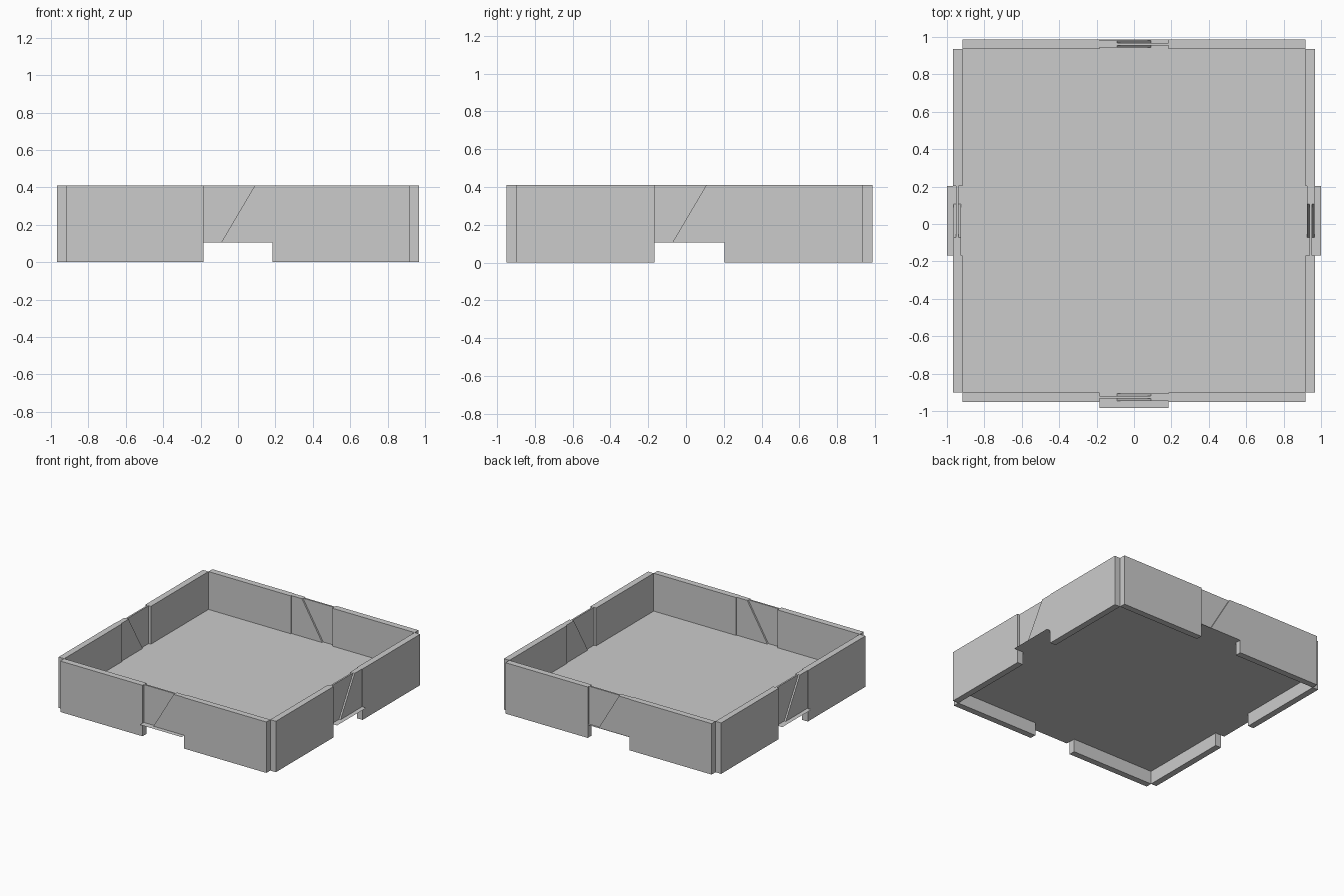
import bpy, bmesh
from math import pi
from mathutils import Matrix

if "Cube" in bpy.data.objects:
    bpy.data.objects.remove(bpy.data.objects["Cube"])

CY = 0.0175                      # centre of the tray in y
INNER, OUTER = 0.918, 0.968      # wall faces
GAP, FLOOR, TOP = 0.185, 0.105, 0.41


def prism(name, profile, x0, x1, turn):
    """Extrude a (y, z) outline from x0 to x1, then quarter-turn it about the tray centre."""
    bm = bmesh.new()
    face = bm.faces.new([bm.verts.new((x0, y, z)) for y, z in profile])
    ext = bmesh.ops.extrude_face_region(bm, geom=[face])
    moved = [g for g in ext["geom"] if isinstance(g, bmesh.types.BMVert)]
    bmesh.ops.translate(bm, vec=(x1 - x0, 0, 0), verts=moved)
    bmesh.ops.recalc_face_normals(bm, faces=bm.faces)
    bm.transform(Matrix.Translation((0, CY, 0)) @ Matrix.Rotation(turn * pi / 2, 4, 'Z'))
    return finish(name, bm)


def finish(name, bm):
    mesh = bpy.data.meshes.new(name)
    bm.to_mesh(mesh)
    bm.free()
    obj = bpy.data.objects.new(name, mesh)
    bpy.context.collection.objects.link(obj)
    return obj


def rect(y0, y1, z0, z1):
    return [(y0, z0), (y1, z0), (y1, z1), (y0, z1)]


for turn, side in enumerate(("right", "back", "left", "front")):
    # Wall halves either side of the doorway
    prism(side + "_wall_a", rect(-INNER, -GAP, 0, TOP), INNER, OUTER, turn)
    prism(side + "_wall_b", rect(GAP, INNER, 0, TOP), INNER, OUTER, turn)
    # Door: thin half and thick half meeting on a slanted line
    low, high = (-0.09, FLOOR), (0.09, TOP)
    prism(side + "_door_thin", [(-GAP, FLOOR), low, high, (-GAP, TOP)], 0.938, 0.951, turn)
    prism(side + "_door_thick", [low, (GAP, FLOOR), (GAP, TOP), high], 0.925, 0.964, turn)

# Floor sheet with a sill tongue through each doorway
bm = bmesh.new()
I, G, S = INNER, GAP, 1.0
B = OUTER                        # the back sill ends flush with the wall
outline = [(-I, -I), (-G, -I), (-G, -S), (G, -S), (G, -I), (I, -I),
           (I, -G), (S, -G), (S, G), (I, G), (I, I),
           (G, I), (G, B), (-G, B), (-G, I), (-I, I),
           (-I, G), (-S, G), (-S, -G), (-I, -G)]
bm.faces.new([bm.verts.new((x, y + CY, FLOOR)) for x, y in outline])
finish("floor", bm)
